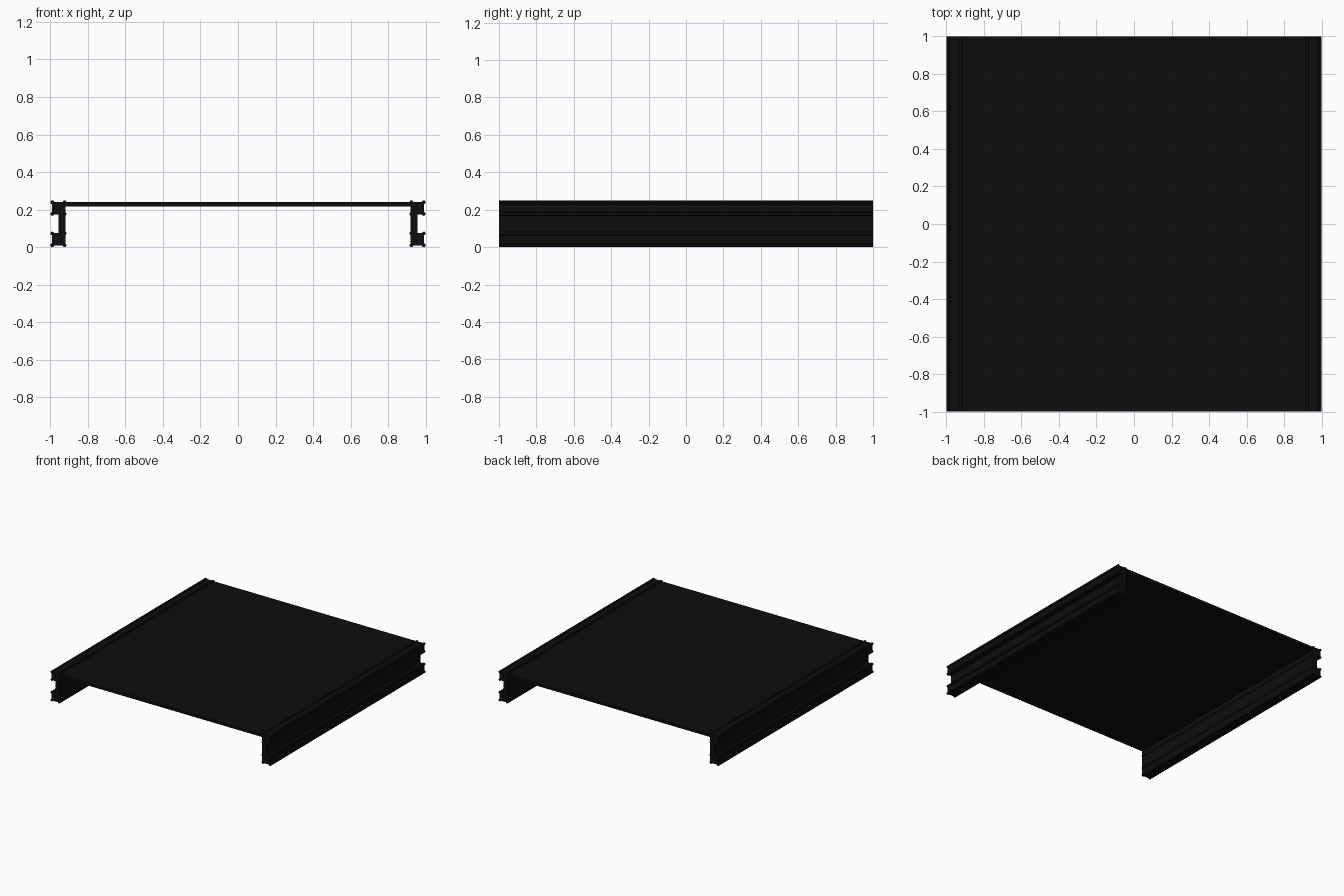
import bpy, bmesh, math

if "Cube" in bpy.data.objects:
    bpy.data.objects.remove(bpy.data.objects["Cube"])

black = bpy.data.materials.new("black")
black.diffuse_color = (0.004, 0.004, 0.004, 1)
black.use_nodes = True
black.node_tree.nodes["Principled BSDF"].inputs["Base Color"].default_value = black.diffuse_color


def finish(ob, mirror=True):
    ob.data.materials.append(black)
    if mirror:
        m = ob.modifiers.new("mirror", 'MIRROR')
        m.use_axis = (True, False, False)
        c = bpy.data.objects.get("mirror_center")
        m.mirror_object = c
    return ob


def extrude(name, pts, mirror=True):
    """Extrude an x-z profile along the full y length."""
    me = bpy.data.meshes.new(name)
    bm = bmesh.new()
    f = bm.faces.new([bm.verts.new((x, -1, z)) for x, z in pts])
    r = bmesh.ops.extrude_face_region(bm, geom=[f], use_keep_orig=True)
    verts = [v for v in r["geom"] if isinstance(v, bmesh.types.BMVert)]
    bmesh.ops.translate(bm, verts=verts, vec=(0, 2, 0))
    bmesh.ops.recalc_face_normals(bm, faces=bm.faces)
    bm.to_mesh(me)
    bm.free()
    ob = bpy.data.objects.new(name, me)
    bpy.context.collection.objects.link(ob)
    return finish(ob, mirror)


# Empty that holds the mirror plane
center = bpy.data.objects.new("mirror_center", None)
bpy.context.collection.objects.link(center)
center.hide_render = True

# Flat deck between the rails
extrude("deck_panel", [(-.92, .218), (.92, .218), (.92, .24), (-.92, .24)], mirror=False)

# Side rails: stepped channel open to the outside
extrude("side_rail", [
    (.92, .008), (.99, .008), (.99, .075), (.957, .075),
    (.957, .175), (.99, .175), (.99, .242), (.92, .242)])

# Round beads along the rail corners
for i, z in enumerate((.01, .073, .177, .24)):
    for side, x in (("outer", .99), ("inner", .924)):
        bpy.ops.mesh.primitive_cylinder_add(
            vertices=12, radius=.01, depth=2, location=(x, 0, z),
            rotation=(math.pi / 2, 0, 0))
        ob = bpy.context.object
        ob.name = f"{side}_bead_{i + 1}"
        bpy.ops.object.shade_smooth_by_angle()
        finish(ob)
